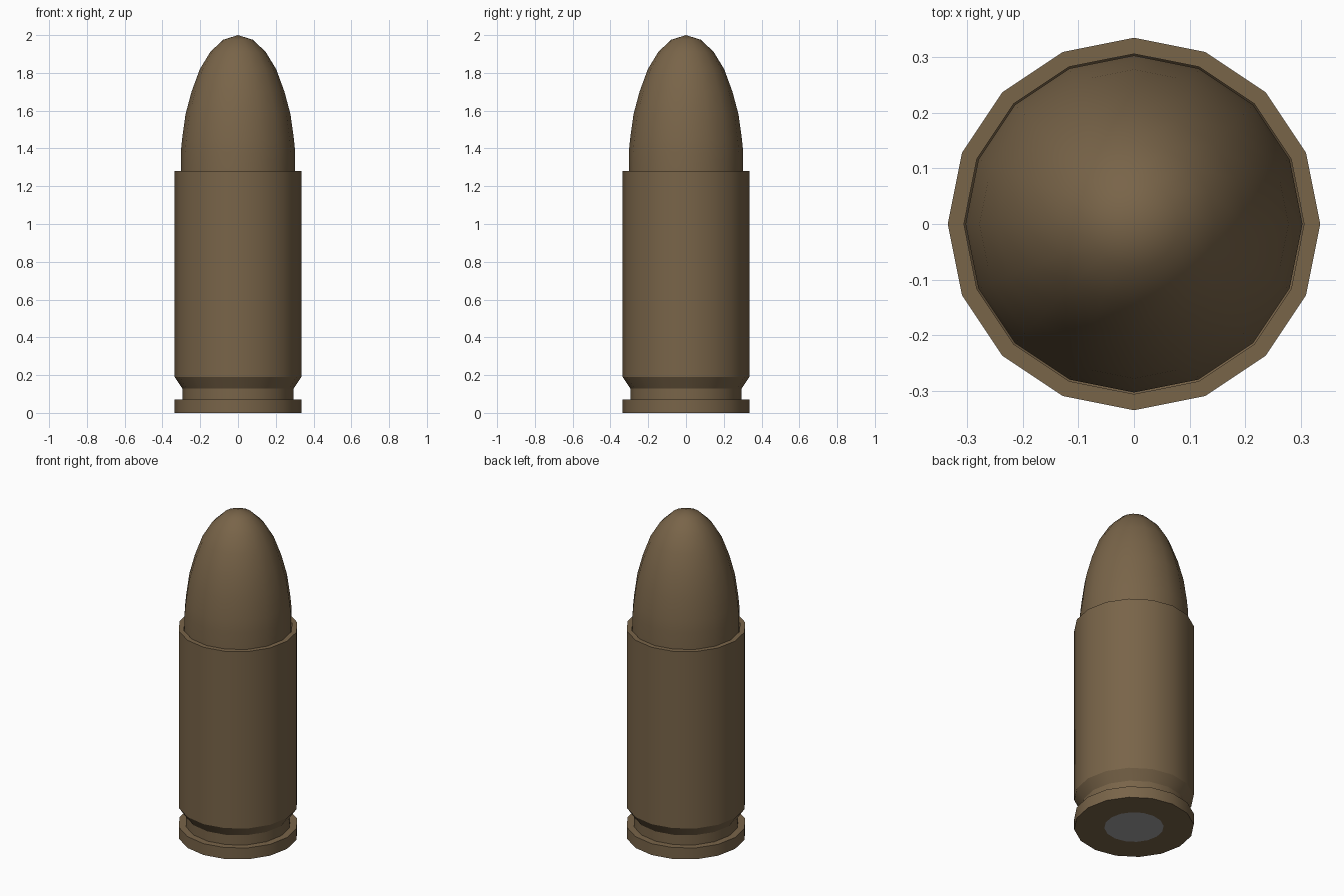
import bpy, math

if "Cube" in bpy.data.objects:
    bpy.data.objects.remove(bpy.data.objects["Cube"])

SIDES = 16

def material(name, rgb):
    m = bpy.data.materials.new(name)
    m.diffuse_color = (*rgb, 1)
    m.use_nodes = True
    m.node_tree.nodes["Principled BSDF"].inputs["Base Color"].default_value = m.diffuse_color
    return m

brass = material("dull_brass", (0.19, 0.128, 0.066))
steel = material("grey_steel", (0.36, 0.36, 0.36))

def lathe(name, profile, mat):
    """Spin (radius, z) points round the z axis; radius 0 becomes a pole."""
    verts, rings, faces = [], [], []
    for r, z in profile:
        n = SIDES if r > 0 else 1
        rings.append([len(verts) + i for i in range(n)])
        for i in range(n):
            a = math.tau * i / SIDES
            verts.append((r * math.cos(a), r * math.sin(a), z))
    for a, b in zip(rings, rings[1:]):
        for i in range(SIDES):
            j = (i + 1) % SIDES
            if len(a) == 1:
                faces.append((a[0], b[j], b[i]))
            elif len(b) == 1:
                faces.append((a[i], a[j], b[0]))
            else:
                faces.append((a[i], a[j], b[j], b[i]))
    me = bpy.data.meshes.new(name)
    me.from_pydata(verts, [], faces)
    me.materials.append(mat)
    ob = bpy.data.objects.new(name, me)
    bpy.context.collection.objects.link(ob)
    bpy.ops.object.select_all(action='DESELECT')
    ob.select_set(True)
    bpy.context.view_layer.objects.active = ob
    bpy.ops.object.shade_smooth_by_angle(angle=math.radians(30))
    return ob

# Case: base ring, rim, extractor groove, body, open mouth
lathe("case", [(0.166, 0), (0.335, 0), (0.335, 0.07), (0.295, 0.07),
               (0.295, 0.13), (0.335, 0.19), (0.335, 1.28),
               (0.306, 1.28), (0.306, 1.22)], brass)

# Rounded tip seated in the mouth
lathe("tip", [(0.303, 1.22), (0.303, 1.38), (0.296, 1.45), (0.278, 1.58),
              (0.246, 1.70), (0.202, 1.82), (0.147, 1.91),
              (0.08, 1.975), (0, 2.0)], brass)

# Primer disc flush with the base
lathe("primer", [(0, 0), (0.166, 0)], steel)
